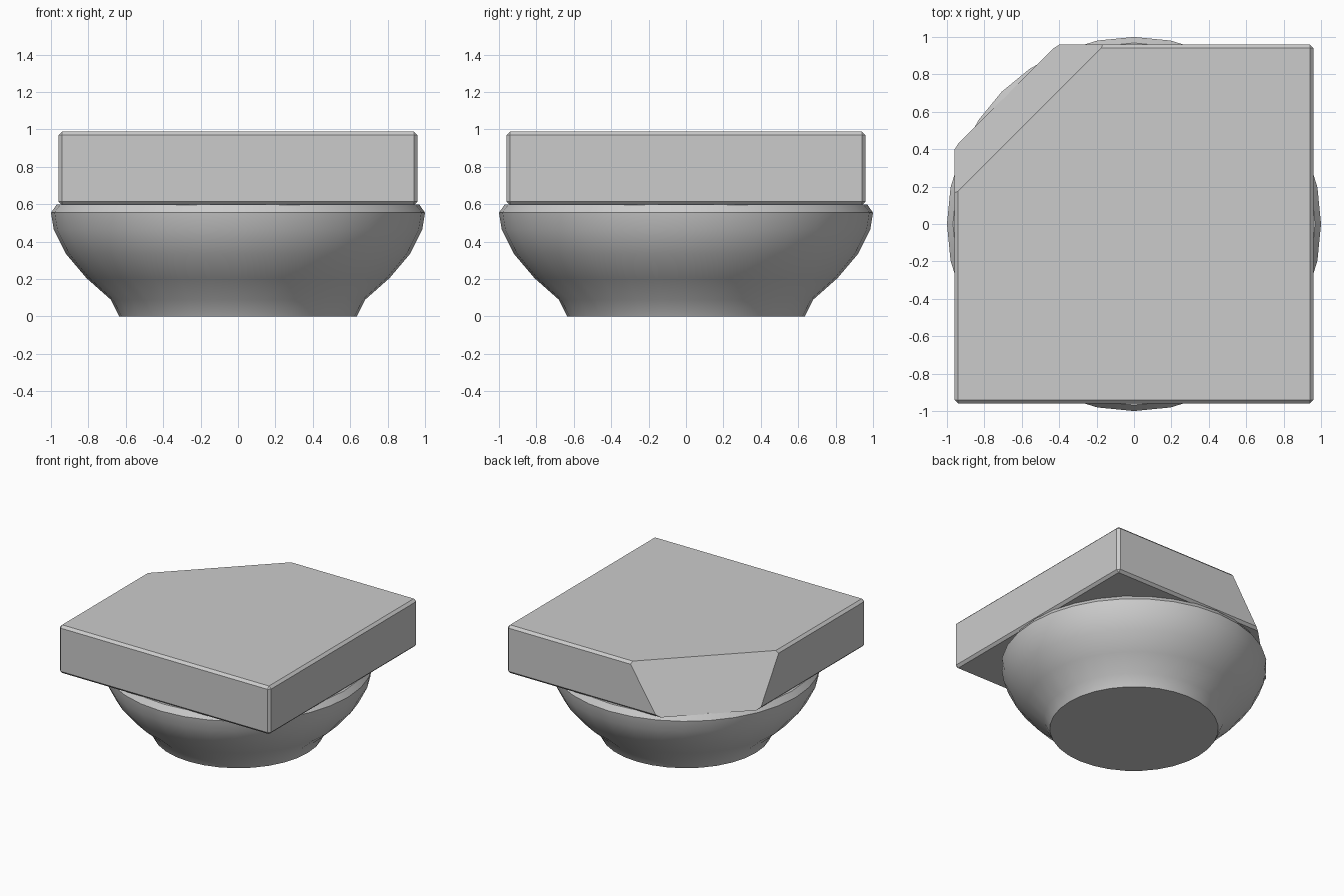
import bpy, bmesh, math
from mathutils import Vector

if "Cube" in bpy.data.objects:
    bpy.data.objects.remove(bpy.data.objects["Cube"])


def finish(bm, name):
    bmesh.ops.recalc_face_normals(bm, faces=bm.faces)
    mesh = bpy.data.meshes.new(name)
    bm.to_mesh(mesh)
    bm.free()
    obj = bpy.data.objects.new(name, mesh)
    bpy.context.collection.objects.link(obj)
    return obj


# Round base: turned profile (radius, height)
profile = [(0.635, 0), (0.68, 0.09), (0.81, 0.205), (0.92, 0.335),
           (0.985, 0.465), (1.0, 0.555), (0.968, 0.6)]
SIDES = 32
bm = bmesh.new()
rings = [[bm.verts.new((r * math.cos(2 * math.pi * i / SIDES),
                        r * math.sin(2 * math.pi * i / SIDES), z))
          for i in range(SIDES)] for r, z in profile]
for low, high in zip(rings, rings[1:]):
    for i in range(SIDES):
        j = (i + 1) % SIDES
        bm.faces.new((low[i], low[j], high[j], high[i]))
bm.faces.new(rings[0])
bm.faces.new(rings[-1])
base = finish(bm, "round_base")
bpy.context.view_layer.objects.active = base
base.select_set(True)
bpy.ops.object.shade_smooth_by_angle(angle=math.radians(35))

# Square slab with small chamfers
half, bottom, top = 0.96, 0.595, 0.99
bm = bmesh.new()
bmesh.ops.create_cube(bm, size=1)
for v in bm.verts:
    v.co = (v.co.x * 2 * half, v.co.y * 2 * half,
            top if v.co.z > 0 else bottom)
bmesh.ops.bevel(bm, geom=bm.edges[:], offset=0.02, offset_type='OFFSET',
                segments=1, affect='EDGES')

# Slanted cut across the back left corner
a = Vector((-half, 0.155, top))
b = Vector((-0.155, half, top))
c = Vector((-half, 0.41, bottom))
normal = (b - a).cross(c - a).normalized()
if normal.y < 0:
    normal.negate()
cut = bmesh.ops.bisect_plane(bm, geom=bm.verts[:] + bm.edges[:] + bm.faces[:],
                             plane_co=a, plane_no=normal, clear_outer=True)
edges = [e for e in cut["geom_cut"] if isinstance(e, bmesh.types.BMEdge)]
bmesh.ops.contextual_create(bm, geom=edges)
finish(bm, "cut_corner_slab")
